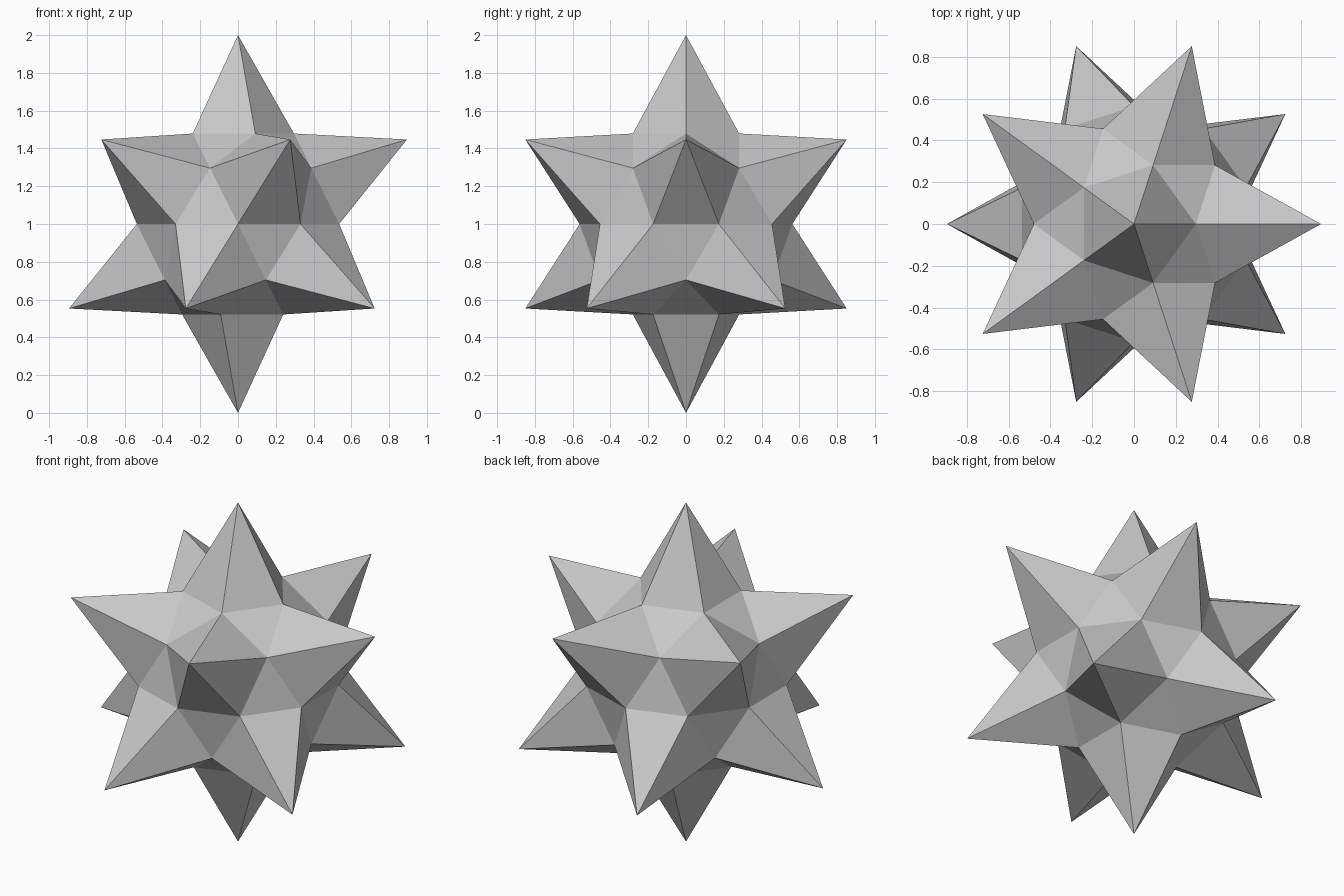
import bpy
import bmesh

TIP_RADIUS = 1.0
VALLEY_RADIUS = 0.563

cube = bpy.data.objects.get("Cube")
if cube:
    bpy.data.objects.remove(cube, do_unlink=True)

# Plain grey material
grey = bpy.data.materials.new("light grey")
grey.use_nodes = True
colour = (0.58, 0.58, 0.58, 1)
grey.diffuse_color = colour
shader = next(n for n in grey.node_tree.nodes if n.type == "BSDF_PRINCIPLED")
shader.inputs["Base Color"].default_value = colour

# Twelve five-sided spikes: an icosahedron split once, with the
# five-way corners as tips and the edge midpoints pulled in as valleys
bm = bmesh.new()
bmesh.ops.create_icosphere(bm, subdivisions=2, radius=TIP_RADIUS)
for v in bm.verts:
    is_tip = len(v.link_edges) == 5
    v.co = v.co.normalized() * (TIP_RADIUS if is_tip else VALLEY_RADIUS)
bmesh.ops.translate(bm, verts=bm.verts, vec=(0, 0, TIP_RADIUS))
for f in bm.faces:
    f.smooth = False

mesh = bpy.data.meshes.new("spiked_star")
bm.to_mesh(mesh)
bm.free()
mesh.materials.append(grey)
star = bpy.data.objects.new("spiked_star", mesh)
bpy.context.collection.objects.link(star)
